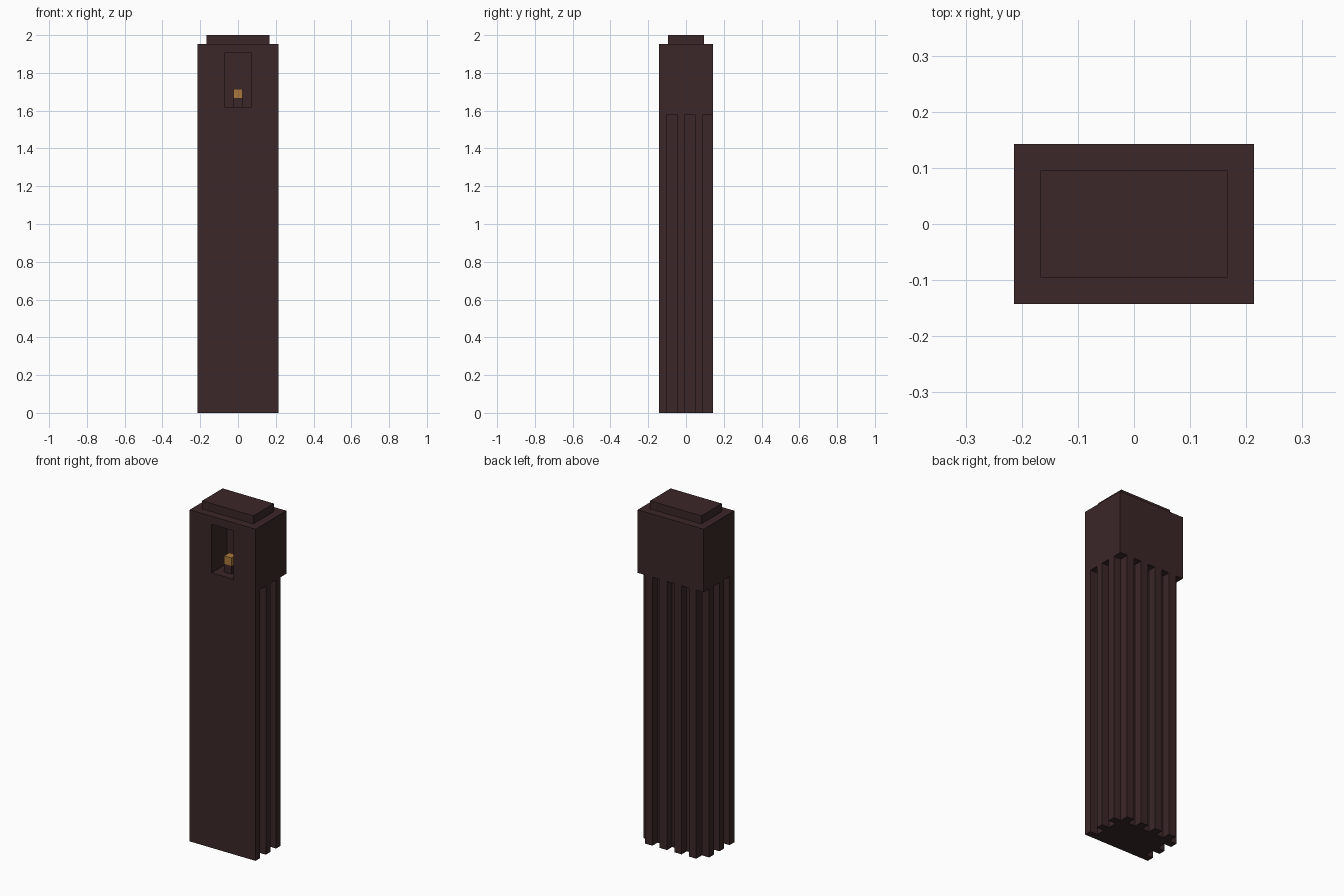
import bpy, bmesh
from mathutils import Vector

U = 2 / 42  # building module

cube = bpy.data.objects.get("Cube")
if cube:
    bpy.data.objects.remove(cube, do_unlink=True)


def material(name, color):
    m = bpy.data.materials.new(name)
    m.use_nodes = True
    m.diffuse_color = color
    bsdf = next(n for n in m.node_tree.nodes if n.type == 'BSDF_PRINCIPLED')
    bsdf.inputs["Base Color"].default_value = color
    return m


dark = material("dark brown stone", (0.044, 0.020, 0.021, 1))
gold = material("old gold", (0.40, 0.19, 0.045, 1))


def boxes(name, spans, mat):
    """One object from (x0, x1, y0, y1, z0, z1) spans given in modules."""
    bm = bmesh.new()
    for x0, x1, y0, y1, z0, z1 in spans:
        lo, hi = Vector((x0, y0, z0)) * U, Vector((x1, y1, z1)) * U
        for v in bmesh.ops.create_cube(bm, size=1)["verts"]:
            v.co = (lo + hi) / 2 + v.co * (hi - lo)
    mesh = bpy.data.meshes.new(name)
    bm.to_mesh(mesh)
    bm.free()
    mesh.materials.append(mat)
    obj = bpy.data.objects.new(name, mesh)
    bpy.context.collection.objects.link(obj)
    return obj


W, D, TOP = 4.5, 3, 41   # half width, half depth, height of the tower
GROOVE_TOP = 33.2
OUT = 1                  # cutter overshoot

tower = boxes("tower_body", [(-W, W, -D, D, 0, TOP)], dark)

# Niche in the front of the head
cuts = [(-1.5, 1.5, -D - OUT, 0, 34, 40)]
# Vertical grooves on both sides, the last one notching the rear corners
for y0, y1 in ((-2.1, -1), (-0.1, 1), (1.9, D + OUT)):
    cuts.append((W - 1, W + OUT, y0, y1, -OUT, GROOVE_TOP))
    cuts.append((-W - OUT, 1 - W, y0, y1, -OUT, GROOVE_TOP))
# Vertical grooves on the back
for x in (-2, 0, 2):
    cuts.append((x - 0.5, x + 0.5, D - 1, D + OUT, -OUT, GROOVE_TOP))

cutter = boxes("groove_cutter", cuts, dark)
cutter.hide_render = True
mod = tower.modifiers.new("grooves", 'BOOLEAN')
mod.operation = 'DIFFERENCE'
mod.solver = 'EXACT'
mod.object = cutter

# Bake the cut and drop the cutter
bpy.context.view_layer.update()
graph = bpy.context.evaluated_depsgraph_get()
tower_mesh = bpy.data.meshes.new_from_object(tower.evaluated_get(graph))
tower.modifiers.clear()
tower.data = tower_mesh
bpy.data.objects.remove(cutter, do_unlink=True)

# Stepped roof, and the gold block on its stand inside the niche
boxes("roof_cap", [(-3.5, 3.5, -2, 2, TOP, TOP + 1)], dark)
boxes("niche_stand", [(-0.5, 0.5, -2, -1, 34, 35)], dark)
boxes("gold_block", [(-0.5, 0.5, -2, -1, 35, 36)], gold)
